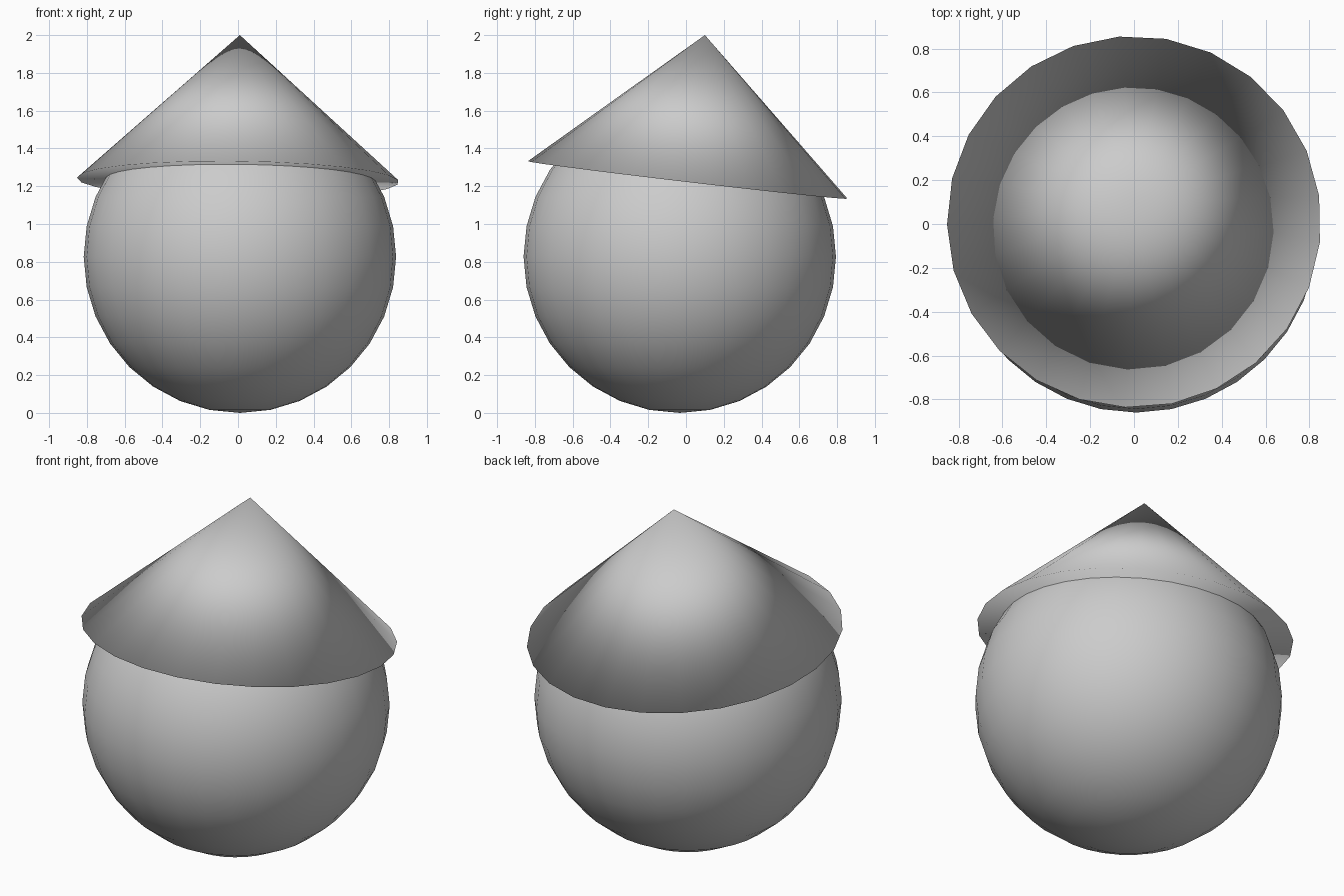
import bpy, bmesh
from math import radians, sin, cos
from mathutils import Matrix, Vector

if "Cube" in bpy.data.objects:
    bpy.data.objects.remove(bpy.data.objects["Cube"])


def add_object(name, bm):
    """Turn a bmesh into a fully smooth-shaded object."""
    bmesh.ops.recalc_face_normals(bm, faces=bm.faces)
    for face in bm.faces:
        face.smooth = True
    mesh = bpy.data.meshes.new(name)
    bm.to_mesh(mesh)
    bm.free()
    obj = bpy.data.objects.new(name, mesh)
    bpy.context.collection.objects.link(obj)
    return obj


# Round body
RADIUS = 0.827
bm = bmesh.new()
bmesh.ops.create_uvsphere(bm, u_segments=32, v_segments=16, radius=RADIUS)
body = add_object("round_body", bm)
body.location = (0.01, -0.033, RADIUS)

# Closed conical hat, tipped slightly backwards
SIDES, HAT_RADIUS = 25, 0.853
rim_centre, tip = Vector((0.0, 0.01, 1.233)), Vector((0.01, 0.1, 2.0))
axis = tip - rim_centre
bm = bmesh.new()
angles = [radians(94.5 + 360 * i / SIDES) for i in range(SIDES)]
rim = [bm.verts.new((HAT_RADIUS * cos(a), HAT_RADIUS * sin(a), 0)) for a in angles]
apex = bm.verts.new((0, 0, axis.length))
bm.faces.new(rim[::-1])
for i in range(SIDES):
    bm.faces.new((rim[i], rim[(i + 1) % SIDES], apex))
tilt = Vector((0, 0, 1)).rotation_difference(axis).to_matrix().to_4x4()
bm.transform(Matrix.Translation(rim_centre) @ tilt)
add_object("cone_hat", bm)
